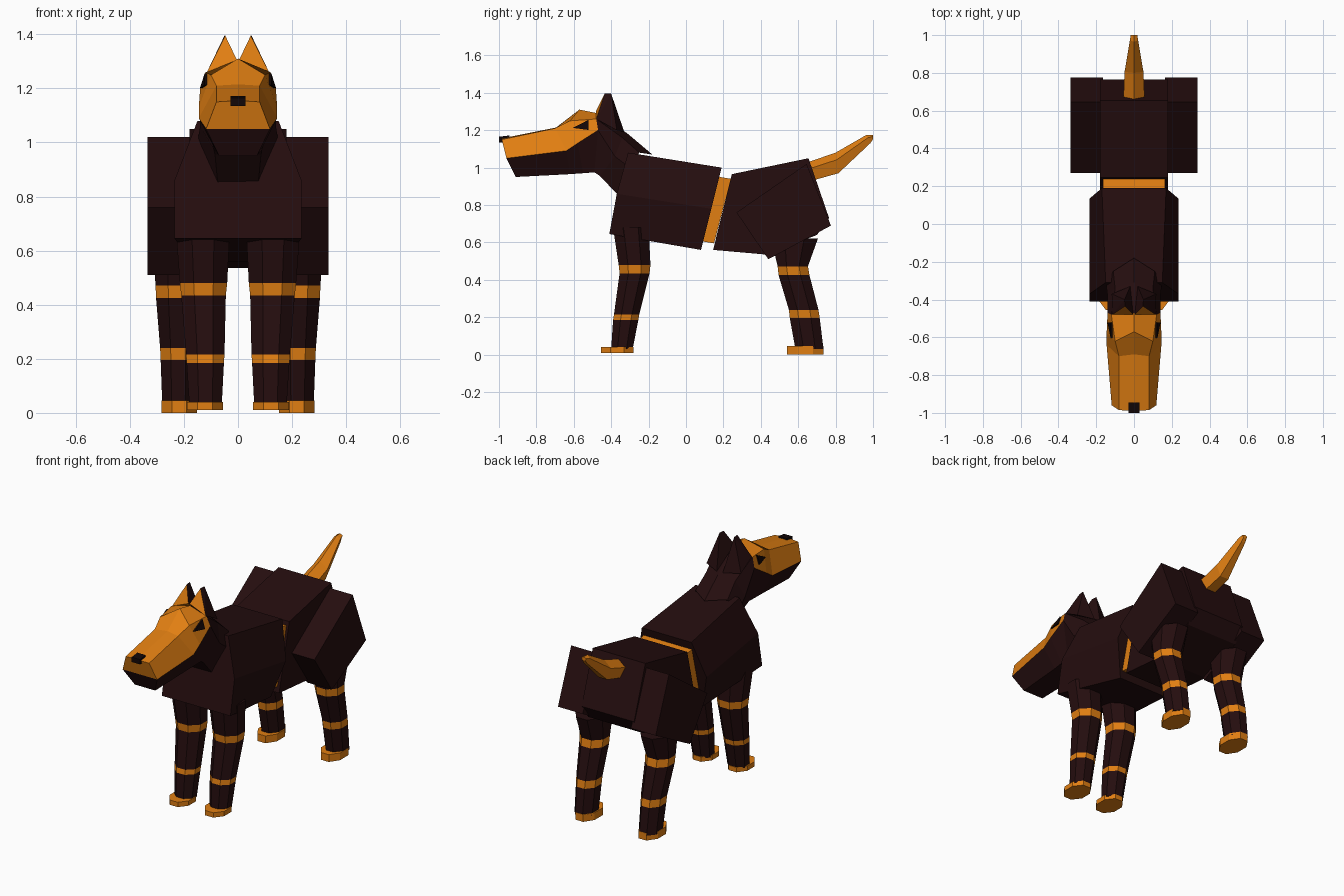
import bpy, bmesh, math
from mathutils import Vector

default_cube = bpy.data.objects.get("Cube")
if default_cube:
    bpy.data.objects.remove(default_cube, do_unlink=True)


def make_material(name, colour):
    mat = bpy.data.materials.new(name)
    mat.use_nodes = True
    mat.diffuse_color = (*colour, 1)
    mat.node_tree.nodes["Principled BSDF"].inputs["Base Color"].default_value = (*colour, 1)
    return mat


MATERIALS = [make_material("dark brown fur", (0.018, 0.004, 0.0045)),
             make_material("orange fur", (0.75, 0.21, 0.006)),
             make_material("near black", (0.006, 0.002, 0.002))]
DARK, ORANGE, BLACK = range(3)
SIDES = (("left", 1), ("right", -1))


def finish(name, bm, colour=None):
    """Turn a bmesh into a flat shaded object; colour=None keeps face colours."""
    bmesh.ops.recalc_face_normals(bm, faces=bm.faces)
    if colour is not None:
        for face in bm.faces:
            face.material_index = colour
    mesh = bpy.data.meshes.new(name)
    bm.to_mesh(mesh)
    bm.free()
    for mat in MATERIALS:
        mesh.materials.append(mat)
    obj = bpy.data.objects.new(name, mesh)
    bpy.context.collection.objects.link(obj)
    return obj


def loft(rings, rule=lambda segment, strip: DARK, caps=True):
    """Skin closed rings of points; rule gives the colour of each quad."""
    bm = bmesh.new()
    rows = [[bm.verts.new(p) for p in ring] for ring in rings]
    count = len(rows[0])
    for seg, (low, high) in enumerate(zip(rows, rows[1:])):
        for i in range(count):
            j = (i + 1) % count
            bm.faces.new((low[i], low[j], high[j], high[i])).material_index = rule(seg, i)
    if caps:
        bm.faces.new(rows[0]).material_index = rule(0, 0)
        bm.faces.new(rows[-1]).material_index = rule(len(rows) - 2, 0)
    return bm, rows


def prism(name, profile, x0, x1, colour):
    """Extrude a side profile of (y, z) points across x."""
    bm, _ = loft([[(x, y, z) for y, z in profile] for x in (x0, x1)])
    return finish(name, bm, colour)


def hull(points):
    bm = bmesh.new()
    for p in points:
        bm.verts.new(p)
    bmesh.ops.convex_hull(bm, input=bm.verts)
    return bm


def octagon(x0, x1, y0, y1, z):
    """Flat-sided octagon filling the given extents."""
    ring = []
    for i in range(8):
        a = math.pi / 8 + i * math.pi / 4
        k = 0.5 / math.cos(math.pi / 8)
        ring.append(((x0 + x1) / 2 + k * (x1 - x0) * math.cos(a),
                     (y0 + y1) / 2 + k * (y1 - y0) * math.sin(a), z))
    return ring


def mirrored_ring(half):
    """Close a right-hand outline, mirroring every point off the centre line."""
    return half + [(-x, y, z) for x, y, z in reversed(half) if x > 0]


# Chest: wide block with chamfered upper edges
chest_front = [(0.15, -0.31, 1.08), (0.235, -0.37, 0.86), (0.235, -0.41, 0.645)]
chest_back = [(0.17, 0.19, 1.0), (0.235, 0.135, 0.78), (0.17, 0.08, 0.56)]
bm, _ = loft([mirrored_ring(chest_front), mirrored_ring(chest_back)])
finish("chest", bm, DARK)

# Waist band and hips
prism("waist_band", [(0.15, 0.955), (0.24, 0.94), (0.15, 0.595), (0.06, 0.61)],
      -0.165, 0.165, ORANGE)
prism("hips", [(0.245, 0.965), (0.655, 1.05), (0.765, 0.73), (0.70, 0.64),
               (0.43, 0.535), (0.145, 0.56)], -0.18, 0.18, DARK)

# Head and neck: crown, brow, cheek and jaw points at each station
stations = [
    [(0, -0.99, 1.155), (0.08, -0.985, 1.15), (0.118, -0.96, 1.05), (0.07, -0.91, 0.95)],
    [(0, -0.69, 1.215), (0.08, -0.70, 1.21), (0.145, -0.64, 1.09), (0.08, -0.62, 0.965)],
    [(0, -0.57, 1.31), (0.10, -0.62, 1.25), (0.145, -0.58, 1.13), (0.085, -0.55, 0.97)],
    [(0, -0.47, 1.29), (0.12, -0.48, 1.26), (0.14, -0.47, 1.20), (0.09, -0.49, 0.975)],
    [(0, -0.31, 1.18), (0.10, -0.34, 1.16), (0.14, -0.38, 1.06), (0.085, -0.46, 0.955)],
    [(0, -0.18, 1.07), (0.11, -0.25, 1.08), (0.15, -0.30, 1.0), (0.075, -0.36, 0.85)],
]


def face_mask(segment, strip):
    return ORANGE if segment < 3 and strip in (0, 1, 5, 6) else DARK


bm, rows = loft([mirrored_ring(s) for s in stations], face_mask, caps=False)
tip = rows[0]
bm.faces.new([tip[i] for i in (0, 1, 2, 5, 6)]).material_index = ORANGE
bm.faces.new([tip[i] for i in (2, 3, 4, 5)]).material_index = DARK
bm.faces.new(rows[-1]).material_index = DARK
finish("head_and_neck", bm)

# Nose
prism("nose", [(-1.0, 1.135), (-1.0, 1.165), (-0.945, 1.172), (-0.945, 1.135)],
      -0.028, 0.028, BLACK)

# Ears with orange fronts, and triangular eye plates set on the brow faces
for side, s in SIDES:
    ear = [(0.004, -0.48, 1.305), (0.115, -0.48, 1.26), (0.047, -0.435, 1.395),
           (0.05, -0.40, 1.395), (0.118, -0.37, 1.20), (0.02, -0.33, 1.19)]
    bm = hull([(s * x, y, z) for x, y, z in ear])
    bm.normal_update()
    for face in bm.faces:
        face.material_index = ORANGE if face.normal.y < -0.5 else DARK
    finish(side + "_ear", bm)

    brow0, cheek0 = (Vector(p) for p in stations[2][1:3])
    brow1, cheek1 = (Vector(p) for p in stations[3][1:3])
    eye = []
    for u, v in ((0.02, 0.32), (0.7, 0.02), (0.6, 0.65)):
        p = brow0.lerp(brow1, u).lerp(cheek0.lerp(cheek1, u), v)
        for offset in (0.0, 0.009):
            eye.append((s * (p.x + offset), p.y, p.z))
    finish(side + "_eye", hull(eye), BLACK)

# Legs: octagonal rings (x0, x1, y0, y1, z); odd segments are orange bands
front_leg = [(0.03, 0.23, -0.39, -0.20, 0.68), (0.04, 0.215, -0.36, -0.19, 0.48),
             (0.045, 0.21, -0.355, -0.195, 0.435), (0.05, 0.192, -0.385, -0.25, 0.215),
             (0.052, 0.19, -0.39, -0.255, 0.185), (0.06, 0.18, -0.40, -0.285, 0.03)]
hind_leg = [(0.13, 0.315, 0.455, 0.705, 0.62), (0.145, 0.305, 0.49, 0.652, 0.472),
            (0.147, 0.303, 0.495, 0.66, 0.425), (0.155, 0.288, 0.55, 0.708, 0.24),
            (0.157, 0.286, 0.555, 0.715, 0.195), (0.16, 0.28, 0.585, 0.735, 0.03)]
feet = {"front": (0.055, 0.188, -0.455, -0.28), "hind": (0.152, 0.282, 0.54, 0.735)}
foot_heights = {"front": (0.01, 0.04), "hind": (0.0, 0.045)}


def flip(ring, s):
    return [(s * x, y, z) for x, y, z in ring]


for side, s in SIDES:
    for end, leg in (("front", front_leg), ("hind", hind_leg)):
        bm, _ = loft([flip(octagon(*r), s) for r in leg],
                     lambda segment, strip: ORANGE if segment % 2 and segment < 4 else DARK)
        finish(f"{side}_{end}_leg", bm)
        bm, _ = loft([flip(octagon(*feet[end], z), s) for z in foot_heights[end]])
        finish(f"{side}_{end}_foot", bm, ORANGE)
    # Thigh block
    prism(side + "_thigh", [(0.27, 0.76), (0.645, 1.02), (0.775, 0.69), (0.44, 0.51)],
          s * 0.165, s * 0.335, DARK)

# Tail: tapering six-sided horn, stations give (top, bottom, half width)
tail = [((0.655, 1.03), (0.69, 0.935), 0.056), ((0.80, 1.08), (0.815, 0.97), 0.05),
        ((0.965, 1.175), (0.985, 1.13), 0.022)]
rings = []
for top, bottom, width in tail:
    a, b = Vector((0, *top)), Vector((0, *bottom))
    ring = []
    for x, t in ((0, 0), (1, 0.35), (0.6, 1)):
        p = a.lerp(b, t)
        ring.append((x * width, p.y, p.z))
    rings.append(mirrored_ring(ring))
rings.append([(x * 0.8, 1.0, 1.175 - (1.175 - z) * 0.5) for x, y, z in rings[-1]])
bm, _ = loft(rings)
finish("tail", bm, ORANGE)
